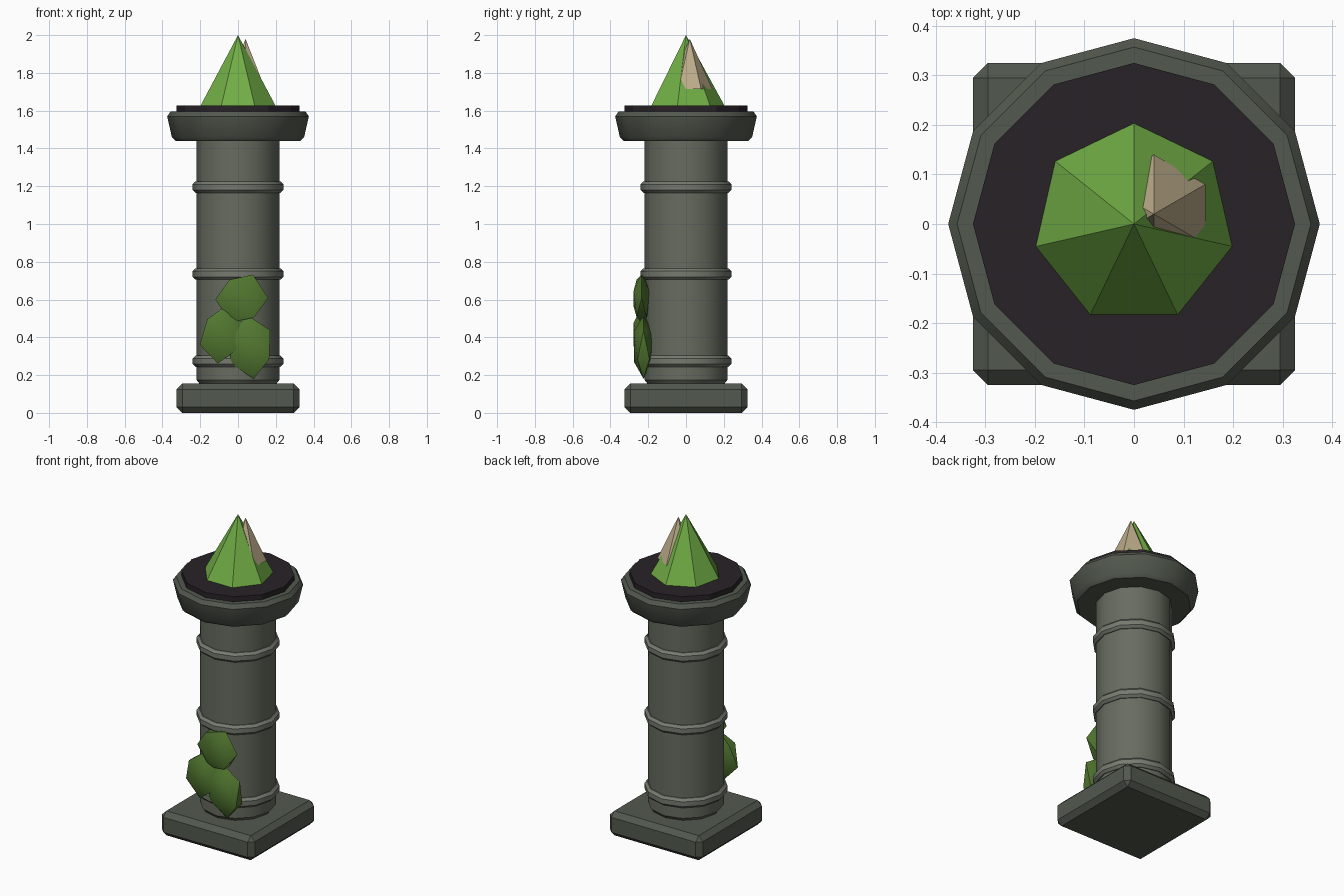
import bpy, bmesh, math
from mathutils import Matrix, Vector

if "Cube" in bpy.data.objects:
    bpy.data.objects.remove(bpy.data.objects["Cube"])


def material(name, rgb):
    m = bpy.data.materials.new(name)
    m.diffuse_color = (*rgb, 1)
    m.use_nodes = True
    m.node_tree.nodes["Principled BSDF"].inputs["Base Color"].default_value = m.diffuse_color
    return m


STONE = material("dark_stone", (0.085, 0.100, 0.077))
SHAFT = material("shaft_stone", (0.135, 0.148, 0.115))
TRIM = material("trim_stone", (0.18, 0.195, 0.16))
BOWL = material("char", (0.022, 0.016, 0.020))
GREEN = material("green_flame", (0.165, 0.42, 0.06))
BONE = material("pale_flame", (0.50, 0.41, 0.25))
MOSS = material("moss", (0.085, 0.19, 0.03))


def finish(name, bm, mat, smooth=None):
    bmesh.ops.recalc_face_normals(bm, faces=bm.faces)
    me = bpy.data.meshes.new(name)
    bm.to_mesh(me)
    bm.free()
    me.materials.append(mat)
    ob = bpy.data.objects.new(name, me)
    bpy.context.collection.objects.link(ob)
    if smooth:
        bpy.ops.object.select_all(action='DESELECT')
        ob.select_set(True)
        bpy.context.view_layer.objects.active = ob
        bpy.ops.object.shade_smooth_by_angle(angle=math.radians(smooth))
    return ob


def turned(name, profile, sides, mat, centre=(0, 0), smooth=None):
    """Solid of stacked polygon rings (radius, z); radius 0 makes a point."""
    bm = bmesh.new()
    rings = []
    for r, z in profile:
        n = sides if r else 1
        rings.append([bm.verts.new((centre[0] + r * math.sin(math.tau * i / sides),
                                    centre[1] + r * math.cos(math.tau * i / sides), z))
                      for i in range(n)])
    for a, b in zip(rings, rings[1:]):
        for i in range(sides):
            j = (i + 1) % sides
            bm.faces.new((a[i], a[j], b[0]) if len(b) == 1 else (a[i], a[j], b[j], b[i]))
    for ring in (rings[0], rings[-1]):
        if len(ring) > 1:
            bm.faces.new(ring)
    return finish(name, bm, mat, smooth)


# Square plinth with bevelled edges
bm = bmesh.new()
bmesh.ops.create_cube(bm, size=1, matrix=Matrix.Translation((0, 0, 0.0775))
                      @ Matrix.Diagonal((0.65, 0.65, 0.155, 1)))
bmesh.ops.bevel(bm, geom=bm.edges[:], offset=0.03, segments=1, affect='EDGES')
finish("plinth", bm, STONE)

# Column shaft with chamfered ends
turned("shaft", [(0.20, 0.15), (0.22, 0.175), (0.22, 1.45)], 12, SHAFT, smooth=35)

# Three raised bands
for k, z in enumerate((0.273, 0.735, 1.195)):
    turned(f"band_{k + 1}", [(0.225, z - 0.03), (0.24, z - 0.015),
                             (0.24, z + 0.015), (0.225, z + 0.03)], 12, TRIM, smooth=35)

# Flared cap and dark bowl surface
turned("cap", [(0.33, 1.44), (0.35, 1.46), (0.375, 1.57), (0.357, 1.595)],
       12, STONE, smooth=35)
turned("bowl_surface", [(0.325, 1.58), (0.325, 1.627)], 12, BOWL)

# Faceted flames
turned("flame", [(0.207, 1.62), (0, 2.0)], 7, GREEN)
turned("pale_flame", [(0.12, 1.715), (0, 1.98)], 6, BONE, (0.04, 0.02))

# Flattened moss clumps on the front
clumps = [((0.02, -0.235, 0.605), (0.14, 0.05, 0.14), 25),
          ((-0.085, -0.23, 0.415), (0.122, 0.055, 0.155), 8),
          ((0.065, -0.225, 0.35), (0.128, 0.06, 0.17), -6)]
for k, (pos, size, turn) in enumerate(clumps):
    bm = bmesh.new()
    bmesh.ops.create_icosphere(bm, subdivisions=1, radius=1, matrix=Matrix.Translation(pos)
                               @ Matrix.Rotation(math.radians(turn), 4, 'Y')
                               @ Matrix.Diagonal((*size, 1)))
    finish(f"moss_{k + 1}", bm, MOSS, smooth=50)
